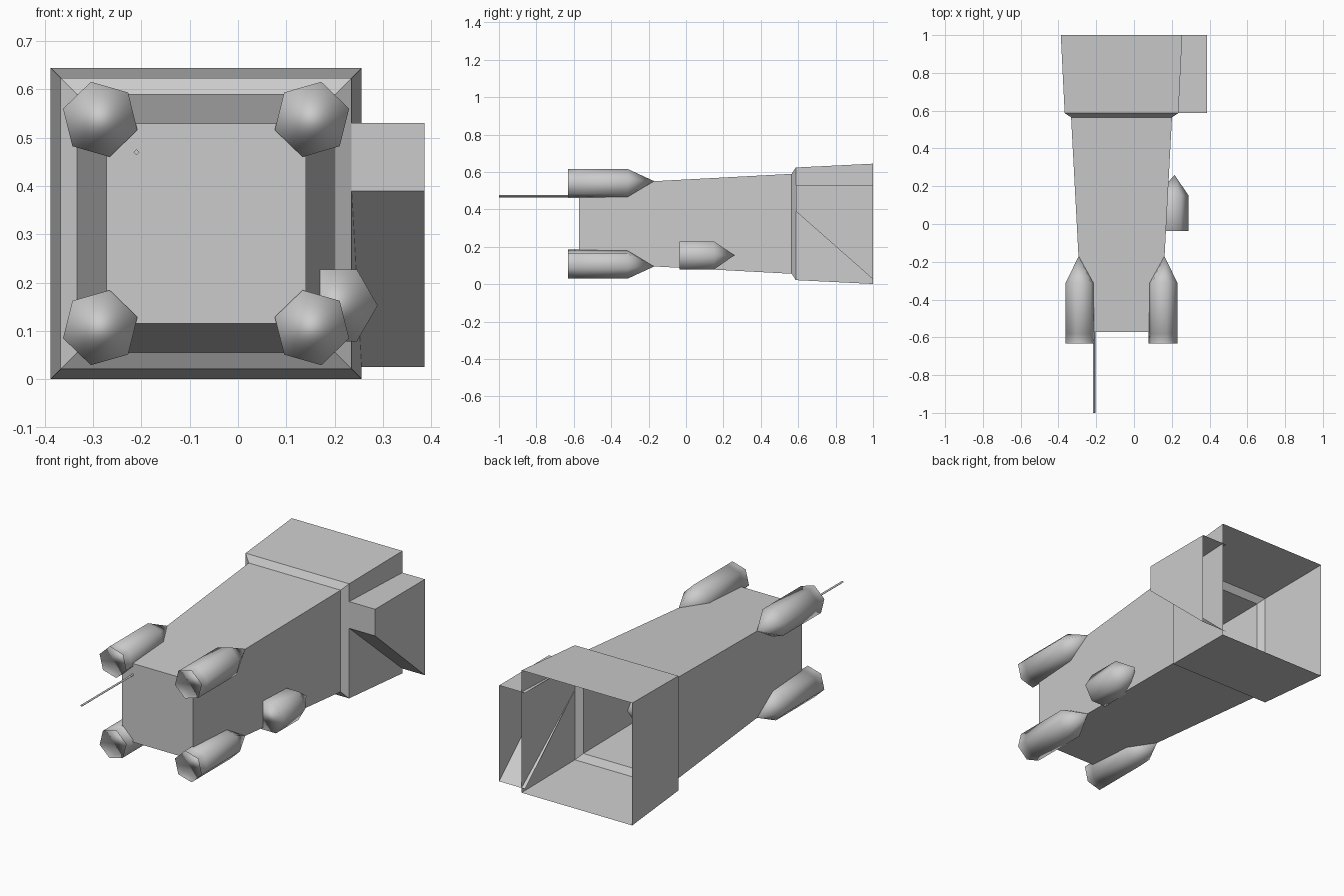
import bpy, bmesh, math

if "Cube" in bpy.data.objects:
    bpy.data.objects.remove(bpy.data.objects["Cube"])

CX, CZ = -0.066, 0.3225   # hull axis


def finish(bm, name, smooth=False):
    bmesh.ops.recalc_face_normals(bm, faces=bm.faces)
    mesh = bpy.data.meshes.new(name)
    bm.to_mesh(mesh)
    bm.free()
    ob = bpy.data.objects.new(name, mesh)
    bpy.context.collection.objects.link(ob)
    if smooth:
        bpy.ops.object.select_all(action='DESELECT')
        ob.select_set(True)
        bpy.context.view_layer.objects.active = ob
        bpy.ops.object.shade_smooth_by_angle(angle=math.radians(61))
    return ob


def ring(bm, x, y, z, r, n, start):
    return [bm.verts.new((x + r * math.cos(start + math.tau * i / n), y,
                          z + r * math.sin(start + math.tau * i / n)))
            for i in range(n)]


def bridge(bm, a, b):
    n = len(a)
    for i in range(n):
        bm.faces.new((a[i], a[(i + 1) % n], b[(i + 1) % n], b[i]))


# Hull: tapered square shell, closed at the front and open at the rear
bm = bmesh.new()
rings = [ring(bm, CX, y, CZ, half * math.sqrt(2), 4, math.pi / 4)
         for y, half in ((-0.573, 0.2065), (0.565, 0.267), (0.587, 0.301), (1.0, 0.3215))]
for a, b in zip(rings, rings[1:]):
    bridge(bm, a, b)
bm.faces.new(rings[0])
finish(bm, "hull")


# Pods: six-sided tubes with a recessed front cap and a rear cone
def pod(name, x, z, r, start, ys, tip):
    bm = bmesh.new()
    rs = [ring(bm, x, y, z, r, 6, start) for y in ys]
    for a, b in zip(rs, rs[1:]):
        bridge(bm, a, b)
    bm.faces.new(rs[-2])
    t = bm.verts.new(tip)
    for i in range(6):
        bm.faces.new((rs[-1][i], rs[-1][(i + 1) % 6], t))
    finish(bm, name, True)


for sx, side in ((-1, "left"), (1, "right")):
    for sz, level in ((-1, "lower"), (1, "upper")):
        angle = math.atan2(sz * math.sin(math.radians(-16)),
                           -sx * math.cos(math.radians(-16)))
        pod(f"{level}_{side}_pod", CX + sx * 0.219, CZ + sz * 0.2155, 0.08, angle,
            (-0.632, -0.582, -0.312), (CX + sx * 0.227, -0.17, CZ + sz * 0.228))
pod("side_pod", 0.203, 0.153, 0.086, 0, (-0.036, -0.034, 0.15), (0.215, 0.26, 0.155))

# Side intake: wedge housing on the right, open at the rear
bm = bmesh.new()
profile = [(1.0, 0.53), (0.587, 0.53), (0.587, 0.39), (1.0, 0.026)]
inner = [bm.verts.new((0.235, y, z)) for y, z in profile]
outer = [bm.verts.new((0.386, y, z)) for y, z in profile]
for i in range(3):
    bm.faces.new((inner[i], inner[i + 1], outer[i + 1], outer[i]))
bm.faces.new(outer)
finish(bm, "side_housing")

# Antenna: thin rod out of the front face
bm = bmesh.new()
a = ring(bm, -0.21, -1.0, 0.47, 0.006, 4, 0)
b = ring(bm, -0.21, -0.57, 0.47, 0.006, 4, 0)
bridge(bm, a, b)
bm.faces.new(a)
finish(bm, "antenna")
